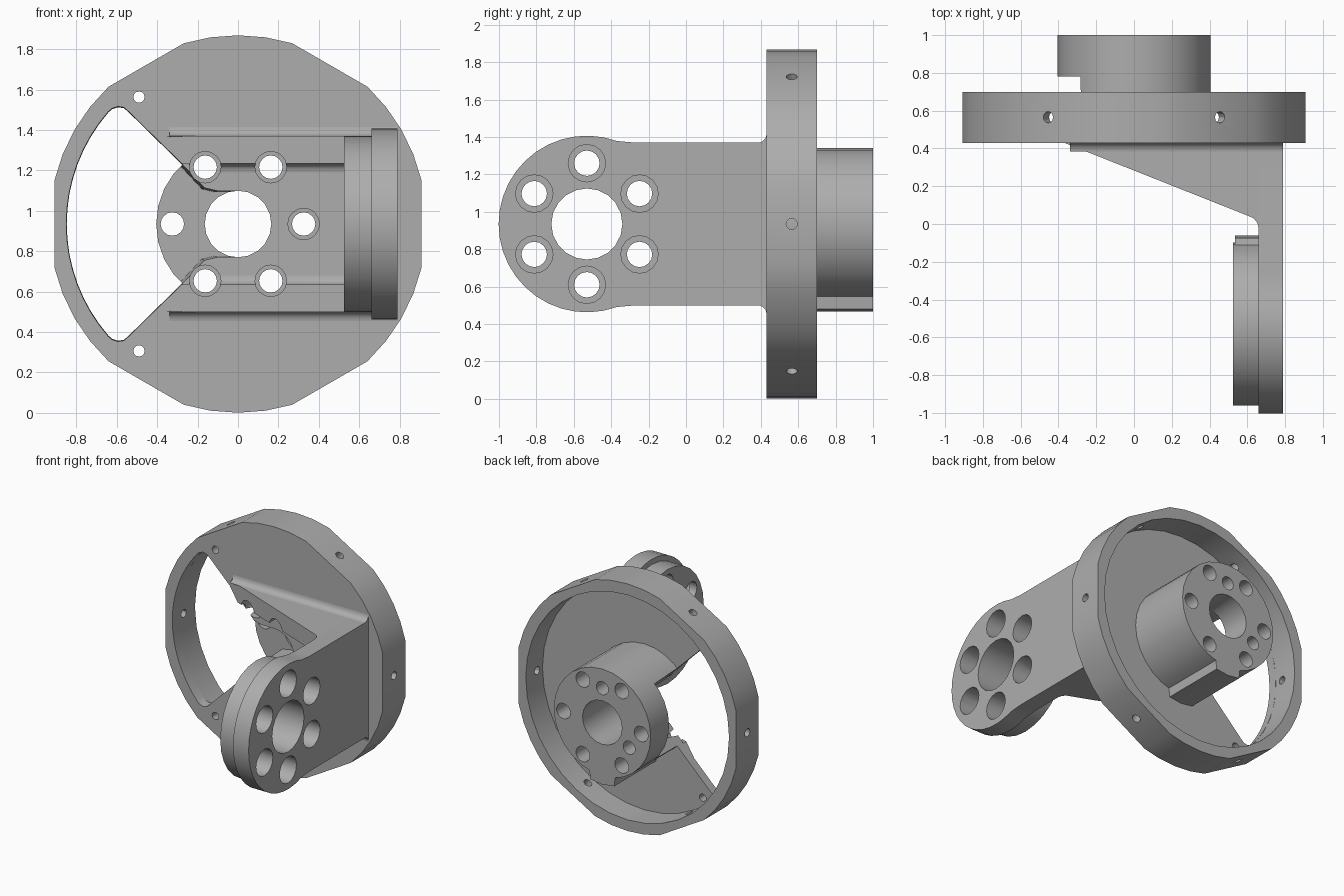
import bpy, bmesh
from math import sin, cos, radians

if "Cube" in bpy.data.objects:
    bpy.data.objects.remove(bpy.data.objects["Cube"], do_unlink=True)

AXIS_Z = 0.935      # height of the drum and arm axes
ARM_Y = -0.53       # arm end centre

metal = bpy.data.materials.new("plain grey")
metal.use_nodes = True
GREY = (0.42, 0.42, 0.42, 1)
metal.diffuse_color = GREY
metal.node_tree.nodes["Principled BSDF"].inputs["Base Color"].default_value = GREY


def prism(name, pts, axis, a, b, end_scale=1.0, pivot=(0, 0)):
    """Extrude an outline from a to b: axis y takes (x, z), x takes (y, z), z takes (x, y)."""
    def place(p, d):
        if axis == "y":
            return (p[0], d, p[1] + AXIS_Z)
        if axis == "x":
            return (d, p[0], p[1] + AXIS_Z)
        return (p[0], p[1], d + AXIS_Z)
    bm = bmesh.new()
    far = [tuple(c + (v - c) * end_scale for v, c in zip(p, pivot)) for p in pts]
    low = [bm.verts.new(place(p, a)) for p in pts]
    high = [bm.verts.new(place(p, b)) for p in far]
    bm.faces.new(low)
    bm.faces.new(high)
    n = len(pts)
    for i in range(n):
        j = (i + 1) % n
        bm.faces.new((low[i], low[j], high[j], high[i]))
    bmesh.ops.recalc_face_normals(bm, faces=bm.faces)
    mesh = bpy.data.meshes.new(name)
    bm.to_mesh(mesh)
    bm.free()
    ob = bpy.data.objects.new(name, mesh)
    bpy.context.collection.objects.link(ob)
    mesh.materials.append(metal)
    return ob


def arc(cx, cy, r, start, end, n):
    return [(cx + r * cos(radians(start + (end - start) * i / n)),
             cy + r * sin(radians(start + (end - start) * i / n))) for i in range(n + 1)]


def circle(cx, cy, r, n=16):
    return arc(cx, cy, r, 0, 360, n)[:-1]


def combine(ob, tools, operation="DIFFERENCE"):
    bpy.context.view_layer.objects.active = ob
    for tool in tools:
        mod = ob.modifiers.new("cut", "BOOLEAN")
        mod.operation = operation
        mod.solver = "EXACT"
        mod.object = tool
        bpy.ops.object.modifier_apply(modifier=mod.name)


# Drum: round body with six flats, open at the back
outline = []
for k in range(6):
    outline += arc(0, 0, 0.934, 60 * k + 13.3, 60 * k + 46.7, 4)
drum = prism("drum", outline, "y", 0.43, 0.70)
pocket = prism("pocket_cutter", circle(0, 0, 0.85, 36), "y", 0.50, 0.8)
combine(drum, [pocket])

# Hub with a key along its underside
hub = prism("hub", circle(0, 0, 0.405, 28), "y", 0.45, 1.0)
key = [(-0.11, -0.36), (-0.1, -0.455), (0, -0.468), (0.1, -0.455), (0.11, -0.36)]
hub_key = prism("hub_key", key, "y", 0.45, 1.0)
combine(hub, [hub_key], "UNION")

# Arm plate with round end, and its raised boss with a key
arm_outline = arc(ARM_Y, 0, 0.472, 70, 290, 24)
arm_outline += [(-0.27, -0.435), (0.45, -0.435), (0.45, 0.435), (-0.27, 0.435)]
arm = prism("arm_plate", arm_outline, "x", 0.66, 0.79)
boss = prism("arm_boss", circle(ARM_Y, 0, 0.432, 28), "x", 0.525, 0.661)
boss_key = prism("boss_key", [(ARM_Y - v, u) for u, v in key], "x", 0.535, 0.661)
combine(boss, [boss_key], "UNION")

# Sloped ribs bracing the arm against the drum, with rounded roots
rib_outline = [(-0.37, 0.44), (-0.37, 0.43), (0.60, 0.045), (0.635, 0.03),
               (0.653, 0.005), (0.662, -0.03), (0.67, 0.44)]
ribs = []
for side, word in ((1, "upper"), (-1, "lower")):
    rib = prism(word + "_rib", rib_outline, "z", side * 0.30, side * 0.435)
    ribs.append(rib)
    outer = [(x, side * z) for x, z in
             [(0.435, 0.43)] + arc(0.385, 0.48, 0.045, -90, 0, 5) + [(0.435, 0.48)]]
    start = -0.34
    profile = [(y, z) for y, z in outer]
    prism(word + "_root_fillet", profile, "x", start, 0.79)
    inner = [(y, side * (0.735 - abs(z))) for y, z in outer]
    ribs.append(prism(word + "_inner_fillet", inner, "x", -0.24, 0.67))

# Window through the drum face, running in to the central bore
half = [(0, 0.165), (-0.1, 0.165), (-0.165, 0.18), (-0.28, 0.303), (-0.54, 0.558),
        (-0.565, 0.58), (-0.595, 0.585), (-0.625, 0.575)]
half += arc(0, 0, 0.852, 139, 180, 8)
window_outline = half + [(x, -z) for x, z in half[-2::-1]]
window = prism("window_cutter", window_outline, "y", 0.38, 0.78, 0.96, (-0.5, 0))

# Hub bores: centre hole, six counterbored screw holes, two blind pin holes
bores = [prism("bore_cutter", circle(0, 0, 0.165, 20), "y", 0.3, 1.1)]
counterbores = []
for k in range(6):
    t = radians(60 * k)
    x, z = 0.325 * cos(t), 0.325 * sin(t)
    bores.append(prism("screw_cutter", circle(x, z, 0.058), "y", 0.3, 1.1))
    counterbores.append(prism("counterbore_cutter", circle(x, z, 0.078), "y", -0.05, 0.78))
pins = [prism("pin_cutter", circle(0.26 * cos(radians(a)), 0.26 * sin(radians(a)), 0.05),
              "y", 0.82, 1.1) for a in (90, 210)]
combine(hub, [window] + bores + counterbores + pins)
for rib in ribs:
    combine(rib, [window] + counterbores)

# Small holes in the drum face and around the rim
face_holes = [prism("face_hole_cutter", circle(-0.49, s * 0.628, 0.028, 12), "y", 0.3, 0.6)
              for s in (1, -1)]
rim_holes = []
for k in range(6):
    hole = prism("rim_hole_cutter", circle(0.565, 0, 0.03, 12), "x", 0.75, 1.0)
    for v in hole.data.vertices:
        t = radians(60 * k)
        x, z = v.co.x, v.co.z - AXIS_Z
        v.co.x, v.co.z = x * cos(t) - z * sin(t), x * sin(t) + z * cos(t) + AXIS_Z
    rim_holes.append(hole)
combine(drum, [window] + bores + counterbores + face_holes + rim_holes)

# Arm bores: centre hole and six screw holes, wide outside and narrow inside
arm_bores = [prism("arm_bore_cutter", circle(ARM_Y, 0, 0.19, 20), "x", 0.4, 0.9)]
for k in range(6):
    t = radians(60 * k + 30)
    y, z = ARM_Y + 0.325 * cos(t), 0.325 * sin(t)
    arm_bores.append(prism("arm_screw_cutter", circle(y, z, 0.068), "x", 0.4, 0.9))
    arm_bores.append(prism("arm_counterbore_cutter", circle(y, z, 0.1), "x", 0.585, 0.9))
combine(arm, arm_bores)
combine(boss, arm_bores)

# Remove helpers and shade the finished parts
for ob in list(bpy.context.collection.objects):
    if ob.name.split(".")[0].endswith("_cutter") or ob in (hub_key, boss_key):
        bpy.data.objects.remove(ob, do_unlink=True)
bpy.ops.object.select_all(action="DESELECT")
for ob in bpy.context.collection.objects:
    if ob.type == "MESH":
        ob.select_set(True)
        bpy.context.view_layer.objects.active = ob
bpy.ops.object.shade_smooth_by_angle(angle=radians(30))
